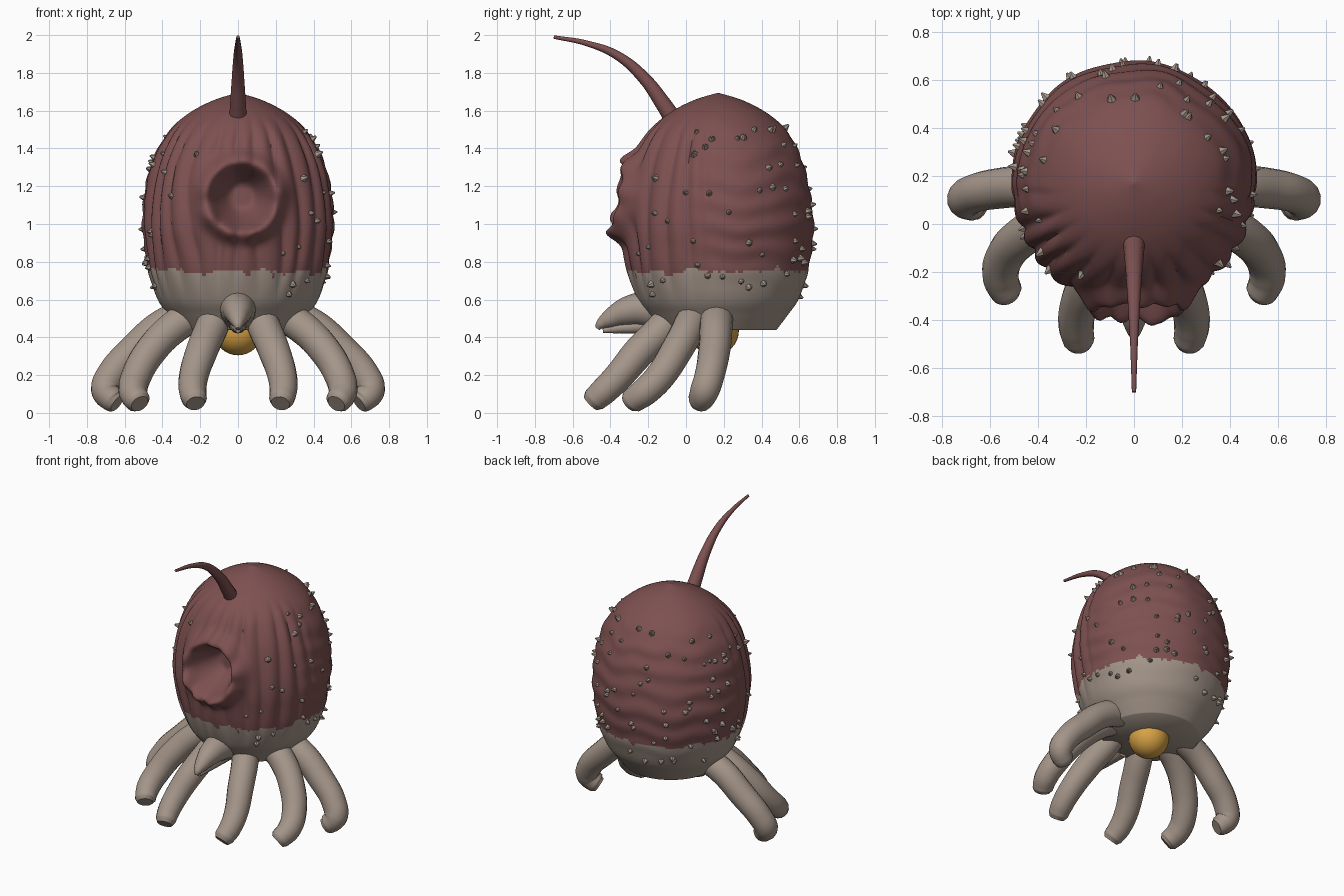
import bpy, bmesh, math, random
from mathutils import Vector, Matrix, noise

cube = bpy.data.objects.get("Cube")
if cube:
    bpy.data.objects.remove(cube, do_unlink=True)
random.seed(11)


def material(name, color):
    m = bpy.data.materials.new(name)
    m.use_nodes = True
    m.diffuse_color = (*color, 1)
    m.node_tree.nodes["Principled BSDF"].inputs["Base Color"].default_value = (*color, 1)
    return m


maroon = material("dark maroon", (0.208, 0.081, 0.081))
beige = material("grey beige", (0.37, 0.30, 0.25))
amber = material("amber", (0.68, 0.36, 0.06))


def add_mesh(name, bm, mats, angle=40):
    me = bpy.data.meshes.new(name)
    bm.to_mesh(me)
    bm.free()
    ob = bpy.data.objects.new(name, me)
    bpy.context.collection.objects.link(ob)
    for m in mats:
        me.materials.append(m)
    if angle:
        bpy.ops.object.select_all(action='DESELECT')
        ob.select_set(True)
        bpy.context.view_layer.objects.active = ob
        bpy.ops.object.shade_smooth_by_angle(angle=math.radians(angle))
    return ob


def tube(name, points, mat, sides=4):
    """Tapered tube through (x, y, z, radius) points."""
    cu = bpy.data.curves.new(name, 'CURVE')
    cu.dimensions = '3D'
    cu.bevel_depth = 1.0
    cu.bevel_resolution = sides
    cu.resolution_u = 8
    cu.use_fill_caps = True
    sp = cu.splines.new('BEZIER')
    sp.bezier_points.add(len(points) - 1)
    for bp, (x, y, z, r) in zip(sp.bezier_points, points):
        bp.co = (x, y, z)
        bp.radius = r
        bp.handle_left_type = bp.handle_right_type = 'AUTO'
    cu.materials.append(mat)
    ob = bpy.data.objects.new(name, cu)
    bpy.context.collection.objects.link(ob)
    return ob


def smooth(lo, hi, v):
    t = max(0.0, min(1.0, (v - lo) / (hi - lo)))
    return t * t * (3 - 2 * t)


# Body outline as (radius, height), from the base rim to the crown
PROFILE = [Vector(p) for p in (
    (.31, .44), (.37, .52), (.425, .60), (.475, .74), (.497, .88), (.507, 1.0),
    (.493, 1.15), (.46, 1.3), (.41, 1.42), (.35, 1.51), (.255, 1.59), (.13, 1.655), (0, 1.695))]
SEGS = len(PROFILE) - 1
CENTER_Y = 0.17
MOUTH_X, MOUTH_Z = 0.02, 1.145


def outline(t):
    """Catmull-Rom point on the profile, t from 0 to 1."""
    i = min(int(t * SEGS), SEGS - 1)
    f = t * SEGS - i
    p0, p1, p2, p3 = (PROFILE[max(0, min(SEGS, i + k))] for k in (-1, 0, 1, 2))
    return 0.5 * (2 * p1 + (p2 - p0) * f + (2 * p0 - 5 * p1 + 4 * p2 - p3) * f * f
                  + (3 * p1 - p0 - 3 * p2 + p3) * f ** 3)


def body_point(a, t):
    """Skin position at angle a (0 is the front) and profile parameter t."""
    r, z = outline(t)
    d = Vector((math.sin(a), -math.cos(a), 0))
    n = noise.noise(Vector((d.x * 2, d.y * 2, z * 2)))
    front = smooth(-0.1, 0.4, math.cos(a))
    fade = smooth(0.55, 0.9, z) * (1 - smooth(1.4, 1.6, z))
    # Pleats in front, soft level ripples on the sides and back
    pleat = abs(math.sin(13 * a + n * 1.5)) - 0.6
    ripple = math.sin(z * 46 + n * 3)
    r += fade * (0.024 * front * pleat + 0.004 * (1 - front) * ripple + 0.012 * n)
    p = Vector((d.x * r, d.y * r + CENTER_Y, z))
    # Round mouth hollow with a lumpy raised rim
    if math.cos(a) > 0:
        dx, dz = p.x - MOUTH_X, p.z - MOUTH_Z
        q = math.hypot(dx, dz)
        th = math.atan2(dz, dx)
        lump = 1 + 0.15 * math.sin(5 * th + 1) + 0.15 * math.sin(9 * th)
        rim = (0.055 - 0.02 * math.sin(th)) * lump * math.exp(-((q - 0.2) / 0.045) ** 2)
        hollow = 0.18 * (1 - smooth(0.05, 0.19, q))
        flat = 1 - smooth(0.15, 0.26, q)
        p.y += (-0.33 - p.y) * flat * 0.7 + hollow - rim
    return p


# Body skin
AROUND, RINGS = 224, 120
bm = bmesh.new()
rings = [[bm.verts.new(body_point(2 * math.pi * i / AROUND, j / RINGS)) for i in range(AROUND)]
         for j in range(RINGS)]
crown = bm.verts.new(body_point(0, 1))
for j in range(RINGS):
    for i in range(AROUND):
        k = (i + 1) % AROUND
        if j < RINGS - 1:
            bm.faces.new((rings[j][i], rings[j][k], rings[j + 1][k], rings[j + 1][i]))
        else:
            bm.faces.new((rings[j][i], rings[j][k], crown))
bm.faces.new(reversed(rings[0]))
# Ragged edge between the dark hood and the pale underside
for f in bm.faces:
    c = f.calc_center_median()
    edge = 0.75 + 0.03 * noise.noise(c * 9) + 0.03 * noise.noise(c * 27)
    f.material_index = 0 if c.z > edge else 1
add_mesh("body", bm, [maroon, beige], 60)

# Small blunt thorns scattered over the skin, fewer in front
bm = bmesh.new()
count = 0
while count < 105:
    a, t = random.uniform(-math.pi, math.pi), random.uniform(0.17, 0.75)
    p = body_point(a, t)
    if math.cos(a) > 0.4 and random.random() < 0.6:
        continue
    if p.y < 0 and math.hypot(p.x - MOUTH_X, p.z - MOUTH_Z) < 0.28:
        continue
    tangent = outline(t + 0.02) - outline(t - 0.02)
    n = Vector((math.sin(a) * tangent.y, -math.cos(a) * tangent.y, -tangent.x)).normalized()
    size = random.uniform(0.016, 0.024)
    rot = n.to_track_quat('Z', 'Y').to_matrix().to_4x4()
    bmesh.ops.create_cone(bm, cap_ends=True, segments=6, radius1=size, radius2=size * 0.2,
                          depth=size * 1.5, matrix=Matrix.Translation(p + n * size * 0.5) @ rot)
    count += 1
add_mesh("thorns", bm, [beige], 0)

# Curved horn on the forehead
tube("horn", [(0, -.055, 1.535, .048), (0, -.12, 1.635, .042), (0, -.22, 1.77, .033),
              (0, -.36, 1.89, .024), (0, -.52, 1.955, .015), (0, -.70, 1.99, .009)], maroon)

# Three pairs of curling legs
LEGS = {
    "side_leg": [(.24, .165, .53, .088), (.40, .16, .46, .088), (.55, .15, .33, .085),
                 (.67, .125, .20, .080), (.70, .10, .12, .078), (.66, .075, .065, .066),
                 (.64, .065, .05, .05)],
    "middle_leg": [(.21, .05, .53, .088), (.33, .02, .46, .088), (.46, -.05, .33, .085),
                   (.54, -.14, .19, .080), (.555, -.22, .11, .076), (.53, -.285, .062, .067),
                   (.52, -.30, .048, .05)],
    "front_leg": [(.10, -.05, .54, .085), (.14, -.12, .45, .088), (.195, -.25, .32, .085),
                  (.235, -.36, .19, .078), (.24, -.435, .115, .073), (.23, -.485, .07, .066),
                  (.225, -.505, .05, .05)],
}
for name, path in LEGS.items():
    for s, side in ((1, "left"), (-1, "right")):
        tube(f"{side}_{name}", [(s * x, y, z, r) for x, y, z, r in path], beige, 6)

# Beak: hooked upper part and a thin lower jaw
tube("upper_beak", [(0, -.10, .53, .10), (0, -.22, .55, .094), (0, -.32, .535, .076),
                    (0, -.41, .495, .048), (0, -.455, .465, .026), (0, -.468, .445, .012)], beige, 6)
tube("lower_beak", [(0, -.12, .47, .05), (0, -.28, .455, .035), (0, -.38, .445, .024),
                    (0, -.44, .435, .012)], beige)

# Amber dome set in the underside
bm = bmesh.new()
bmesh.ops.create_uvsphere(bm, u_segments=32, v_segments=16, radius=0.13,
                          matrix=Matrix.Translation((0, 0.15, 0.435)))
add_mesh("amber_dome", bm, [amber])
